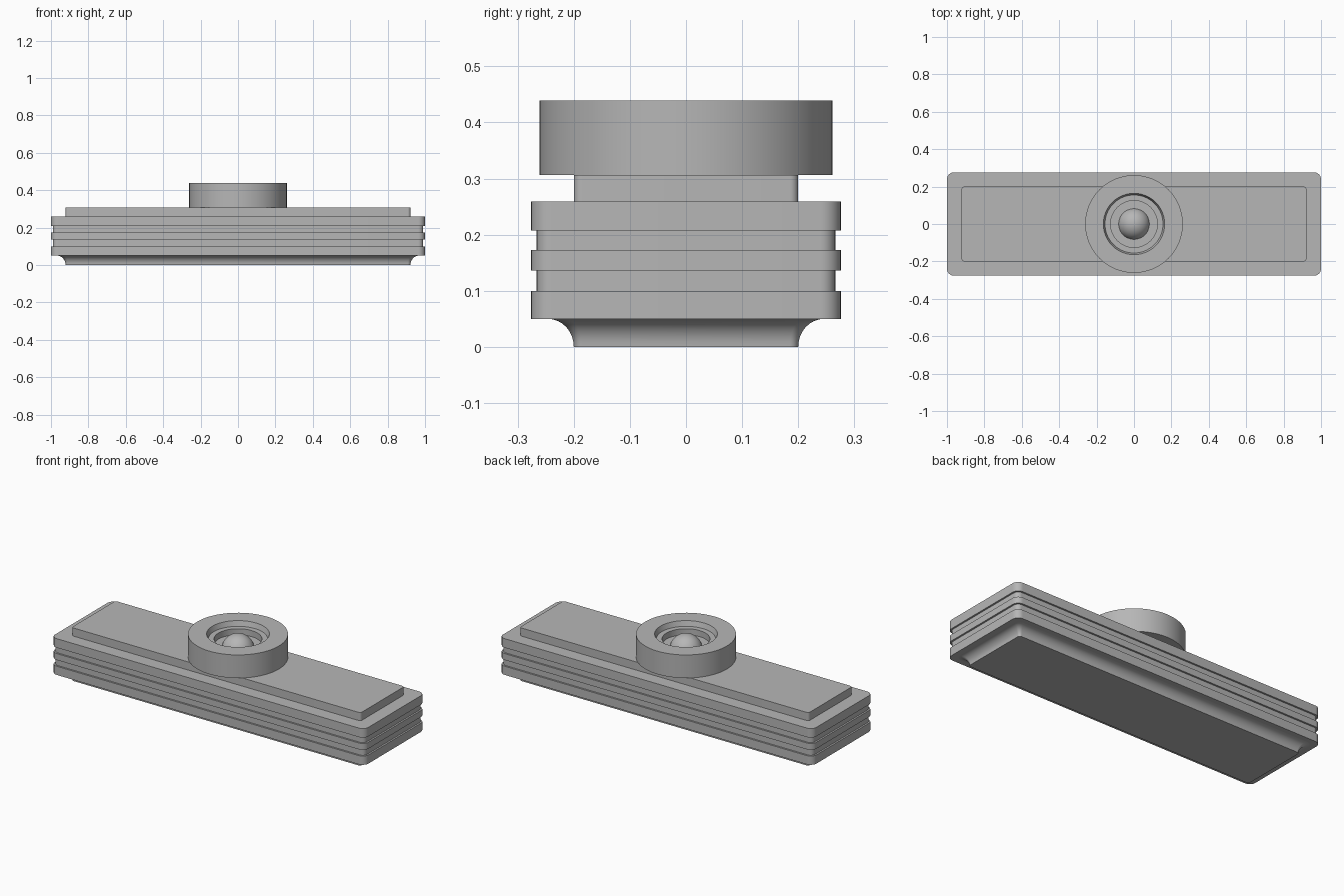
import bpy, bmesh
from math import sin, cos, pi, radians

cube = bpy.data.objects.get("Cube")
if cube:
    bpy.data.objects.remove(cube, do_unlink=True)

grey = bpy.data.materials.new("mid grey")
grey.use_nodes = True
GREY = (0.47, 0.47, 0.47, 1)
grey.diffuse_color = GREY
grey.node_tree.nodes["Principled BSDF"].inputs["Base Color"].default_value = GREY


def finish(name, bm):
    bmesh.ops.recalc_face_normals(bm, faces=bm.faces)
    mesh = bpy.data.meshes.new(name)
    bm.to_mesh(mesh)
    bm.free()
    mesh.materials.append(grey)
    obj = bpy.data.objects.new(name, mesh)
    bpy.context.collection.objects.link(obj)
    bpy.ops.object.select_all(action="DESELECT")
    obj.select_set(True)
    bpy.context.view_layer.objects.active = obj
    bpy.ops.object.shade_smooth_by_angle(angle=radians(32))
    return obj


def bridge(bm, a, b):
    n = len(a)
    for i in range(n):
        j = (i + 1) % n
        bm.faces.new((a[i], a[j], b[j], b[i]))


def rounded_loop(bm, hx, hy, r, z, steps=8):
    """Ring of vertices around a rounded rectangle."""
    loop = []
    for q, (sx, sy) in enumerate([(1, 1), (-1, 1), (-1, -1), (1, -1)]):
        for k in range(steps + 1):
            a = (q + k / steps) * pi / 2
            loop.append(bm.verts.new((sx * (hx - r) + r * cos(a),
                                      sy * (hy - r) + r * sin(a), z)))
    return loop


def rounded_stack(name, levels):
    """Closed body lofted through rounded rectangles (hx, hy, radius, z)."""
    bm = bmesh.new()
    loops = [rounded_loop(bm, *lv) for lv in levels]
    for a, b in zip(loops, loops[1:]):
        bridge(bm, a, b)
    bm.faces.new(loops[0])
    bm.faces.new(loops[-1])
    return finish(name, bm)


def lathe(name, profile, segments=96):
    """Surface of revolution about z; points on the axis become poles."""
    bm = bmesh.new()
    loops = [[bm.verts.new((r * cos(2 * pi * i / segments),
                            r * sin(2 * pi * i / segments), z))
              for i in range(segments)] for r, z in profile]
    for a, b in zip(loops, loops[1:]):
        bridge(bm, a, b)
    bmesh.ops.remove_doubles(bm, verts=bm.verts, dist=1e-5)
    return finish(name, bm)


# Flared foot: concave quarter sweep up to the body's underside
SWEEP = 8
foot = []
for i in range(SWEEP + 1):
    a = i / SWEEP * pi / 2
    grow = 0.046 * (1 - cos(a))
    foot.append((0.922 + grow, 0.2 + grow, 0.015 + 0.4 * grow, 0.05 * sin(a)))
rounded_stack("flared_foot", foot)

# Body with two grooves between three bands
body = []
for inset, low, high in [(0, 0.05, 0.1), (0.01, 0.1, 0.136), (0, 0.136, 0.173),
                         (0.01, 0.173, 0.207), (0, 0.207, 0.259)]:
    for z in (low, high):
        body.append((1 - inset, 0.276 - inset, 0.037 - inset, z))
rounded_stack("banded_body", body)

# Raised top plate
rounded_stack("top_plate", [(0.922, 0.2, 0.015, 0.259), (0.922, 0.2, 0.015, 0.306)])

# Round housing with a stepped well
lathe("round_housing", [(0, 0.306), (0.261, 0.306), (0.261, 0.439), (0.164, 0.439),
                        (0.155, 0.41), (0.125, 0.41), (0.125, 0.375), (0, 0.375)])

# Ball seated in the well
bm = bmesh.new()
bmesh.ops.create_uvsphere(bm, u_segments=48, v_segments=24, radius=0.086)
bmesh.ops.translate(bm, verts=bm.verts, vec=(0, 0, 0.35))
finish("centre_ball", bm)
